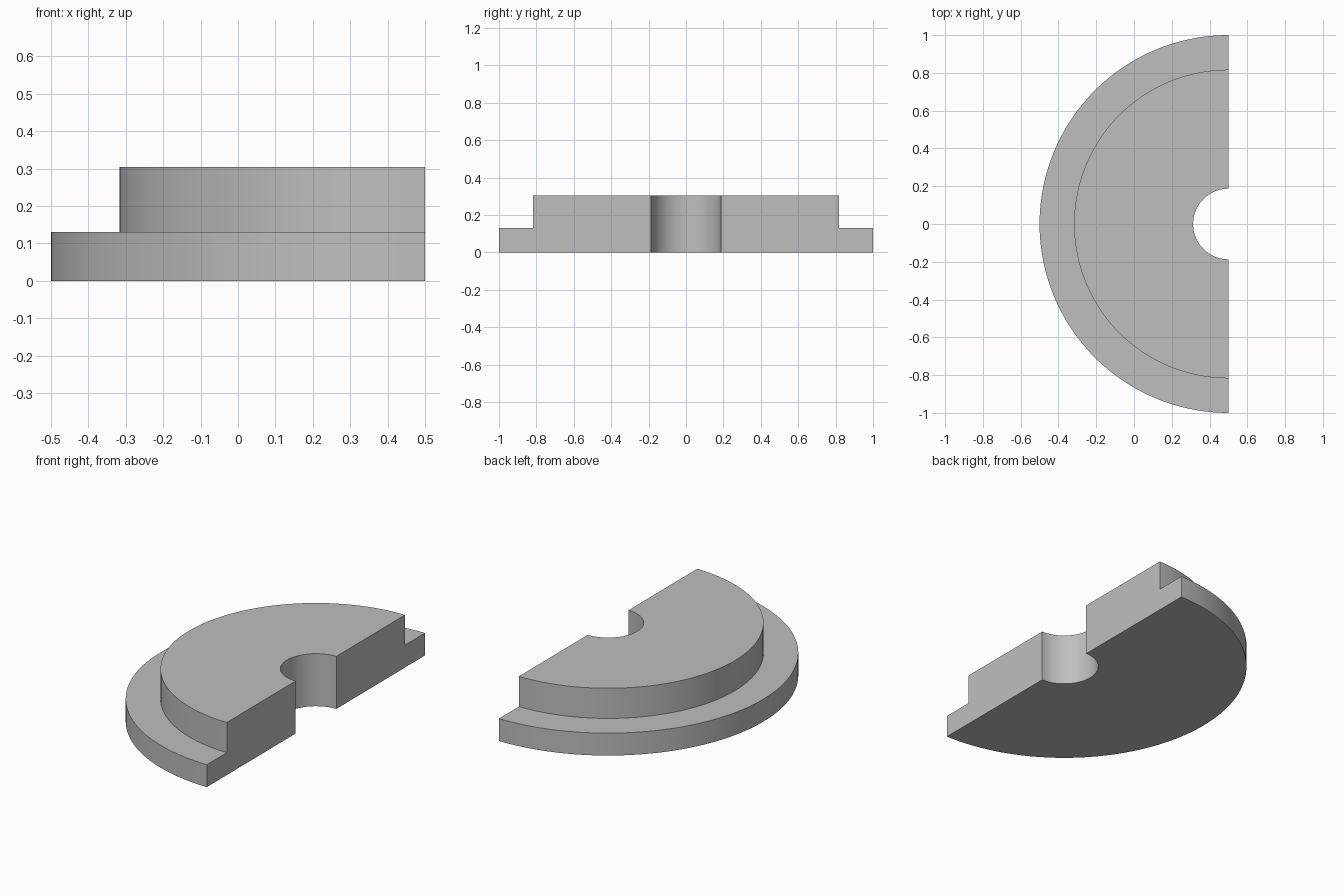
import bpy
import bmesh
from math import pi, sin, cos, radians

cube = bpy.data.objects.get("Cube")
if cube:
    bpy.data.objects.remove(cube, do_unlink=True)

# Dimensions
BORE_R, HUB_R, FLANGE_R = 0.187, 0.817, 1.0
FLANGE_H, TOTAL_H = 0.13, 0.305
AXIS_X = 0.5
SEGMENTS = 72

# Plain grey material
grey = bpy.data.materials.new("plain_grey")
grey.use_nodes = True
colour = (0.52, 0.52, 0.52, 1)
grey.diffuse_color = colour
grey.node_tree.nodes["Principled BSDF"].inputs["Base Color"].default_value = colour

# Stepped cross-section as (radius, height)
profile = [
    (BORE_R, 0), (FLANGE_R, 0), (FLANGE_R, FLANGE_H),
    (HUB_R, FLANGE_H), (HUB_R, TOTAL_H), (BORE_R, TOTAL_H),
]

# Sweep the cross-section through half a turn about the bore axis
bm = bmesh.new()
rings = []
for i in range(SEGMENTS + 1):
    a = pi / 2 + pi * i / SEGMENTS
    rings.append([bm.verts.new((AXIS_X + r * cos(a), r * sin(a), z)) for r, z in profile])
for a, b in zip(rings, rings[1:]):
    for j in range(len(profile)):
        k = (j + 1) % len(profile)
        bm.faces.new((a[j], a[k], b[k], b[j]))

# Flat cut ends
bm.faces.new(rings[0])
bm.faces.new(rings[-1])
bmesh.ops.recalc_face_normals(bm, faces=bm.faces[:])

mesh = bpy.data.meshes.new("half_flange")
bm.to_mesh(mesh)
bm.free()
mesh.materials.append(grey)
flange = bpy.data.objects.new("half_flange", mesh)
bpy.context.collection.objects.link(flange)

# Smooth curved walls, sharp rims
bpy.ops.object.select_all(action="DESELECT")
flange.select_set(True)
bpy.context.view_layer.objects.active = flange
bpy.ops.object.shade_smooth_by_angle(angle=radians(30))
